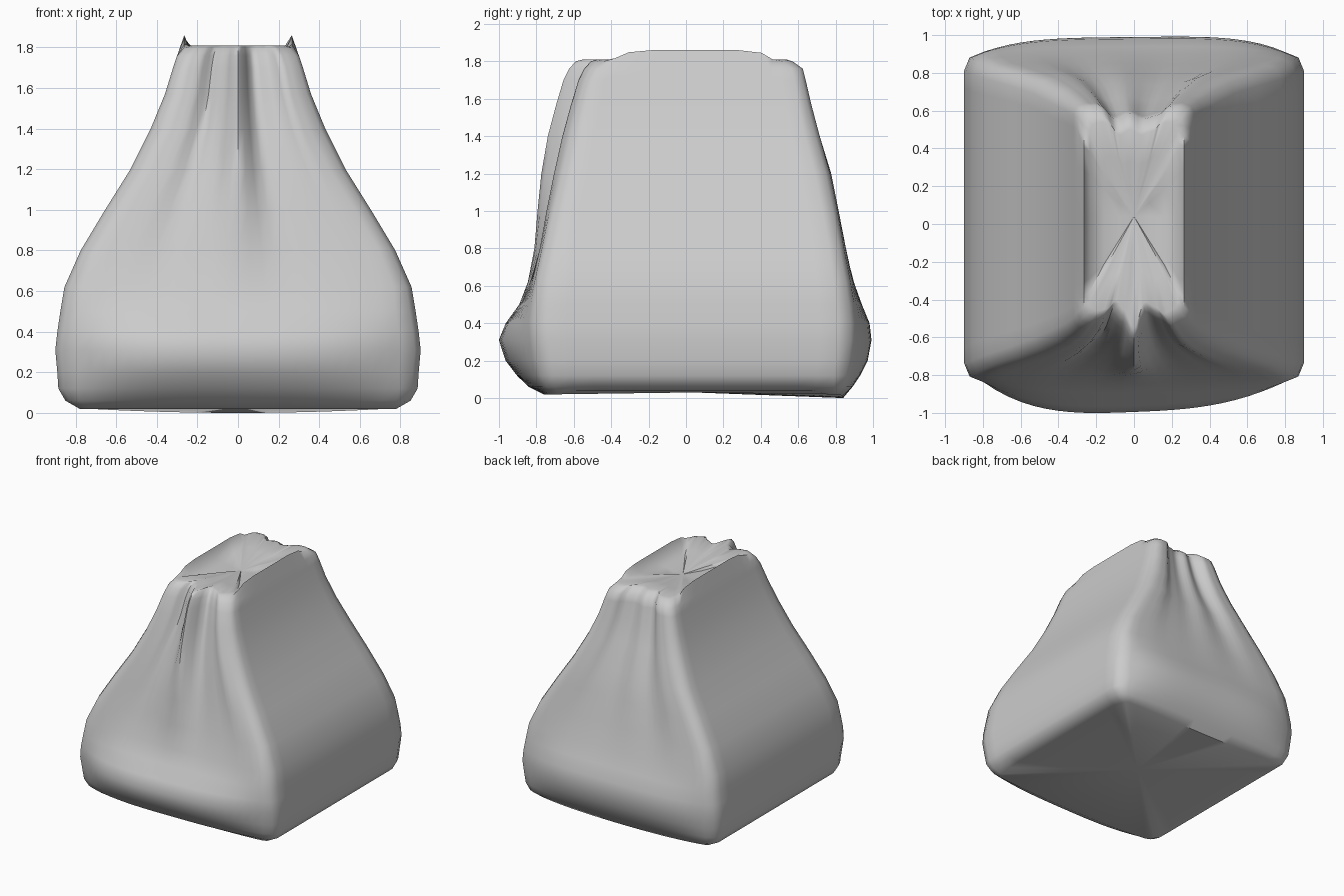
import bpy, bmesh

if "Cube" in bpy.data.objects:
    bpy.data.objects.remove(bpy.data.objects["Cube"])

# Height profile: z, half width, front corner y, front bulge, back corner y, back bulge, corner radius
LEVELS = [
    (0.02, 0.78, -0.73, 0.03, 0.82, 0.02, 0.05),
    (0.06, 0.85, -0.77, 0.07, 0.86, 0.03, 0.07),
    (0.12, 0.885, -0.80, 0.10, 0.88, 0.05, 0.09),
    (0.20, 0.89, -0.82, 0.14, 0.90, 0.07, 0.10),
    (0.31, 0.90, -0.835, 0.16, 0.91, 0.08, 0.10),
    (0.40, 0.89, -0.84, 0.12, 0.91, 0.07, 0.10),
    (0.50, 0.875, -0.83, 0.06, 0.90, 0.04, 0.10),
    (0.62, 0.855, -0.81, 0.03, 0.88, 0.02, 0.09),
    (0.80, 0.775, -0.77, 0.02, 0.845, 0.015, 0.08),
    (1.00, 0.655, -0.73, 0.02, 0.81, 0.01, 0.08),
    (1.20, 0.53, -0.685, 0.02, 0.77, 0.01, 0.08),
    (1.40, 0.43, -0.64, 0.01, 0.715, 0.0, 0.08),
    (1.57, 0.36, -0.595, 0.0, 0.67, 0.0, 0.07),
    (1.70, 0.32, -0.555, 0.0, 0.64, 0.0, 0.06),
    (1.76, 0.30, -0.525, 0.0, 0.625, 0.0, 0.06),
    (1.80, 0.265, -0.49, 0.0, 0.57, 0.0, 0.05),
]
# Gathered folds near the neck: position across the panel, depth offset in y
FRONT_FOLDS = [(-1, 0), (-.75, .01), (-.5, .06), (-.3, .01), (0, -.10),
               (.3, .05), (.6, .02), (.85, -.02), (1, 0)]
BACK_FOLDS = [(-1, 0), (-.75, 0), (-.4, -.07), (-.1, -.04), (.2, -.07),
              (.5, -.05), (.8, 0), (1, 0)]


def smooth(t):
    t = max(0.0, min(1.0, t))
    return t * t * (3 - 2 * t)


def fold(table, u):
    for (a, va), (b, vb) in zip(table, table[1:]):
        if u <= b + 1e-6:
            return va + (vb - va) * smooth((u - a) / (b - a))
    return 0.0


N = 24
US = [-1 + 2 * i / N for i in range(N + 1)]
SIDE = [0.0, 0.06, 0.14, 0.27, 0.5, 0.75, 0.88, 0.94, 1.0]


def section(z, hx, yf, bf, yb, bb, r):
    """Closed outline: front panel, right side, back panel, left side."""
    w = smooth((z - 0.45) / 1.2)
    low = z < 0.03
    c = 0.29 * r                                     # arc midpoint inset
    pts = []
    for u in US:
        y = yf - bf * (1 - abs(u) ** 3) * (1 - 0.2 * u) + w * fold(FRONT_FOLDS, u)
        pts.append((u * (hx - r), y, z))
    right = [(hx - c, yf + c)]
    right += [(hx, yf + r + (yb - yf - 2 * r) * t) for t in SIDE]
    right += [(hx - c, yb - c)]

    def side_z(y):
        if low:
            return z + (0.02 if -0.6 < y < 0.7 else 0.0)
        if z > 1.79:                                 # raised rim on the side panels
            return z + 0.06 * smooth((y + 0.45) / 0.2) * smooth((0.5 - y) / 0.14)
        return z

    pts += [(x, y, side_z(y)) for x, y in right]
    for u in reversed(US):
        y = yb + bb * (1 - u ** 4) * (1 + 0.1 * u) + w * fold(BACK_FOLDS, u)
        pts.append((u * (hx - r), y, z - (0.02 * (1 - u * u) if low else 0)))
    pts += [(-x, y, side_z(y)) for x, y in reversed(right)]
    return pts


# Sack body lofted from bottom to neck
bm = bmesh.new()
rings = [section(*lv) for lv in LEVELS]

# Sunken top inside the rim
rim = rings[-1]
for s, z in ((0.88, 1.79), (0.6, 1.765), (0.3, 1.75)):
    rings.append([(x * s, 0.04 + (y - 0.04) * (0.5 + 0.5 * s if s > 0.8 else s),
                   z + (0.02 if abs(y) > 0.4 else 0)) for x, y, _ in rim])

loops = [[bm.verts.new(p) for p in ring] for ring in rings]
for a, b in zip(loops, loops[1:]):
    for i in range(len(a)):
        j = (i + 1) % len(a)
        bm.faces.new((a[i], a[j], b[j], b[i]))


def fan(loop, centre, flip):
    c = bm.verts.new(centre)
    for i in range(len(loop)):
        p, q = loop[i], loop[(i + 1) % len(loop)]
        bm.faces.new((q, p, c) if flip else (p, q, c))


fan(loops[0], (0, 0.04, 0.03), True)
fan(loops[-1], (0, 0.04, 1.75), False)
bmesh.ops.recalc_face_normals(bm, faces=bm.faces)

mesh = bpy.data.meshes.new("sack")
bm.to_mesh(mesh)
bm.free()
sack = bpy.data.objects.new("sack", mesh)
bpy.context.collection.objects.link(sack)
bpy.context.view_layer.objects.active = sack
sack.select_set(True)
bpy.ops.object.shade_smooth_by_angle(angle=0.9)
